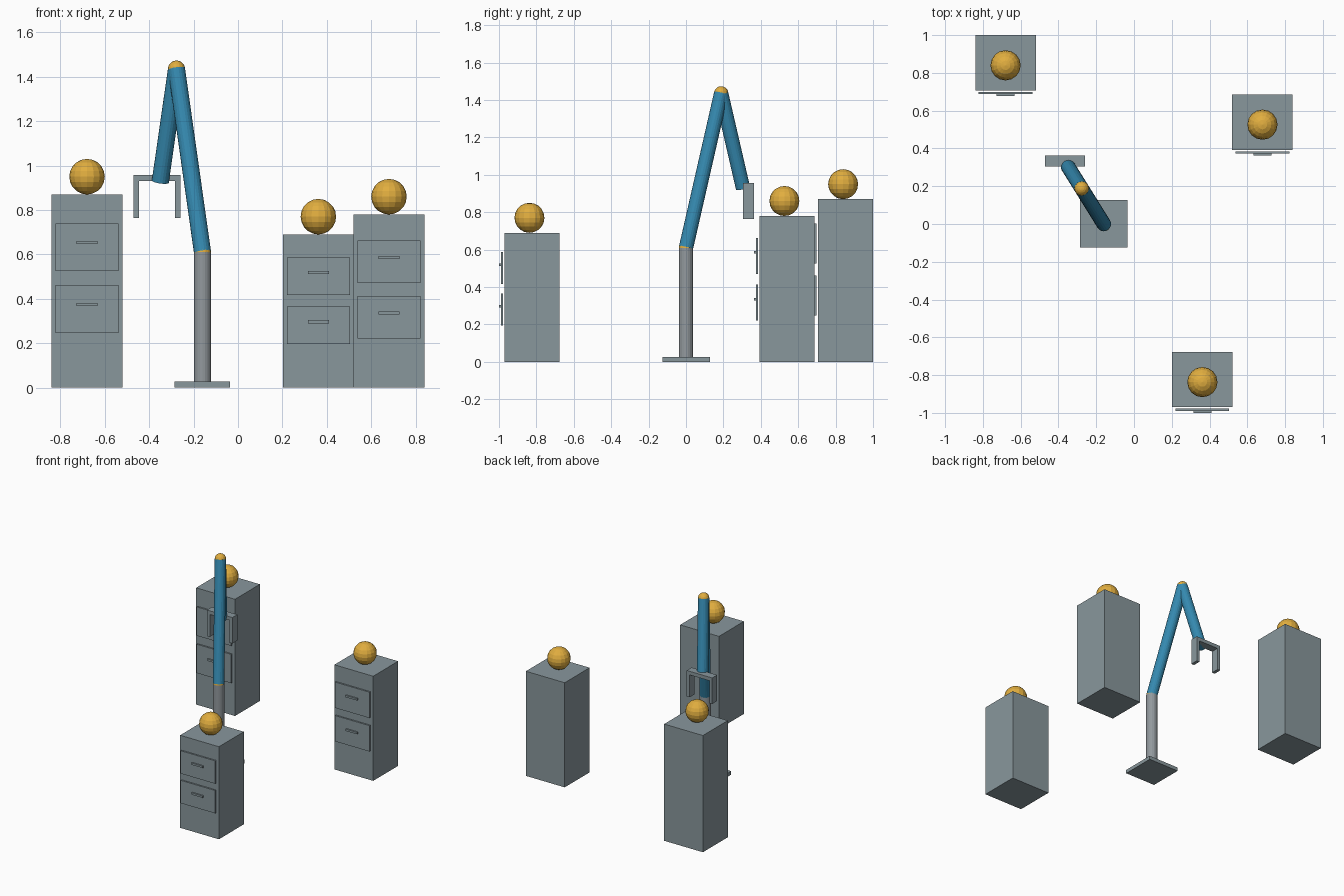
import bpy
from mathutils import Vector

if "Cube" in bpy.data.objects:
    bpy.data.objects.remove(bpy.data.objects["Cube"])


def material(name, rgb):
    m = bpy.data.materials.new(name)
    m.diffuse_color = (*rgb, 1)
    m.use_nodes = True
    m.node_tree.nodes["Principled BSDF"].inputs["Base Color"].default_value = m.diffuse_color
    return m


GREY = material("cabinet_grey", (0.25, 0.31, 0.335))
STEEL = material("post_grey", (0.29, 0.32, 0.34))
GOLD = material("gold", (0.75, 0.42, 0.05))
BLUE = material("arm_blue", (0.035, 0.25, 0.43))


def finish(name, mat):
    ob = bpy.context.object
    ob.name = name
    ob.data.materials.append(mat)
    return ob


def box(name, lo, hi, mat):
    lo, hi = Vector(lo), Vector(hi)
    bpy.ops.mesh.primitive_cube_add(size=1, location=(lo + hi) / 2)
    bpy.context.object.scale = hi - lo
    return finish(name, mat)


def ball(name, centre, radius):
    bpy.ops.mesh.primitive_uv_sphere_add(segments=16, ring_count=10, radius=radius, location=centre)
    return finish(name, GOLD)


def rod(name, a, b, radius, mat):
    a, b = Vector(a), Vector(b)
    bpy.ops.mesh.primitive_cylinder_add(vertices=20, radius=radius, depth=(b - a).length, location=(a + b) / 2)
    ob = finish(name, mat)
    ob.rotation_euler = (b - a).to_track_quat("Z", "Y").to_euler()
    return ob


# Cabinets, each with two drawers, handles and a ball on top
def cabinet(tag, x, front, h):
    box(f"{tag}_cabinet", (x - 0.16, front, 0), (x + 0.16, front + 0.293, h), GREY)
    for level, panel, grip in (("upper", 0.727, 0.752), ("lower", 0.407, 0.430)):
        z, g = panel * h, grip * h
        box(f"{tag}_{level}_drawer", (x - 0.142, front - 0.019, z - 0.1235 * h),
            (x + 0.142, front - 0.008, z + 0.1235 * h), GREY)
        box(f"{tag}_{level}_handle", (x - 0.047, front - 0.03, g - 0.007),
            (x + 0.047, front - 0.019, g + 0.007), GREY)
    ball(f"{tag}_ball", (x, front + 0.133, h + 0.08), 0.08)


cabinet("tall", -0.68, 0.707, 0.87)
cabinet("middle", 0.68, 0.393, 0.78)
cabinet("short", 0.362, -0.97, 0.69)

# Robot arm: base, post, two arm links and joint balls
R = 0.0385
SHOULDER, ELBOW, WRIST = (-0.16, 0, 0.61), (-0.277, 0.188, 1.435), (-0.35, 0.305, 0.928)
box("base_plate", (-0.285, -0.125, 0), (-0.035, 0.127, 0.027), GREY)
rod("post", (-0.16, 0, 0.027), SHOULDER, R, STEEL)
rod("upper_arm", SHOULDER, ELBOW, R, BLUE)
rod("forearm", ELBOW, WRIST, R, BLUE)
ball("shoulder_joint", SHOULDER, R)
ball("elbow_joint", ELBOW, R)

# Gripper: crossbar and two fingers
box("gripper_bar", (-0.47, 0.305, 0.93), (-0.26, 0.363, 0.957), GREY)
for side, x in (("left", -0.47), ("right", -0.284)):
    box(f"{side}_finger", (x, 0.305, 0.763), (x + 0.024, 0.363, 0.93), GREY)
